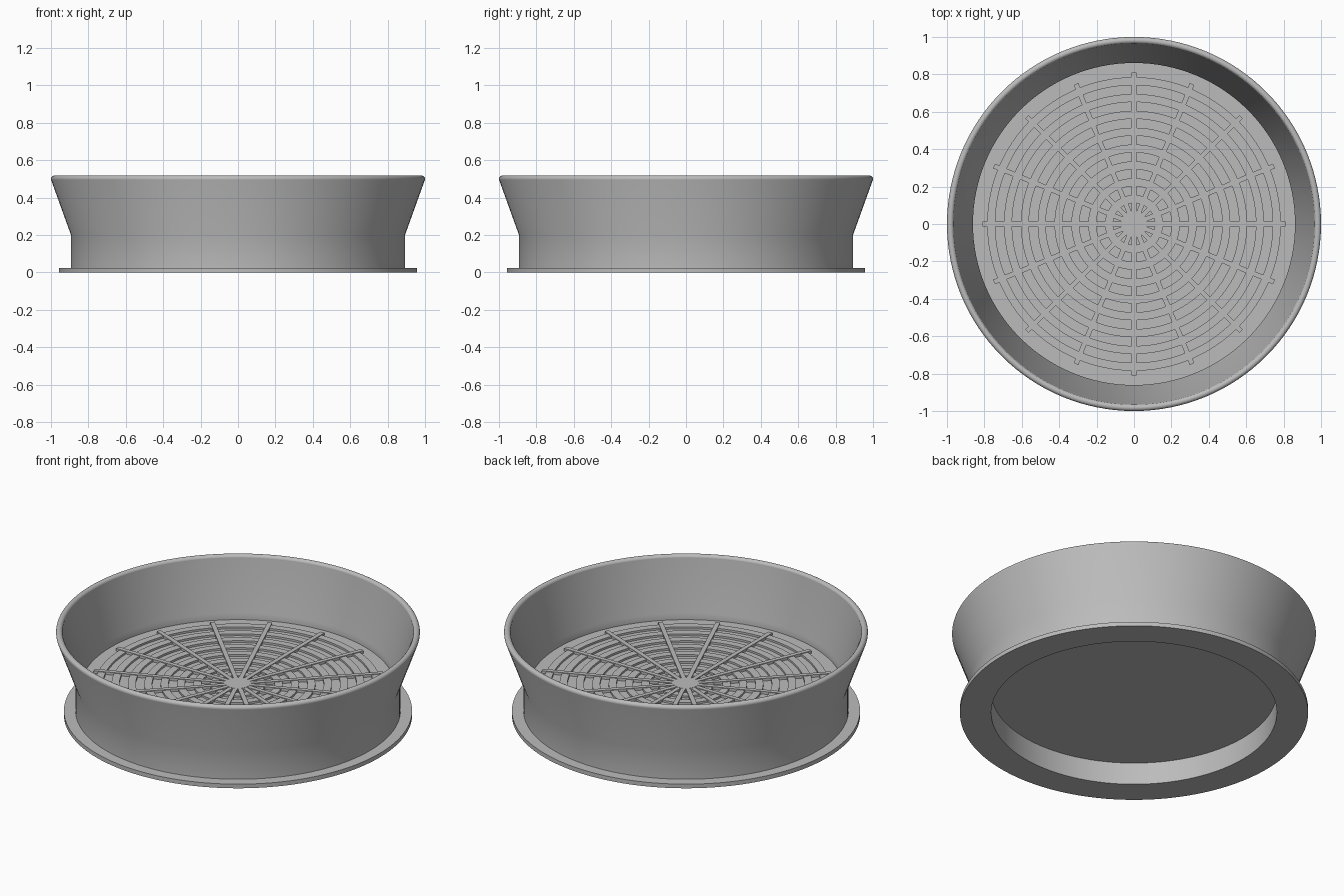
import bpy, bmesh, math
from mathutils import Matrix, Vector

old = bpy.data.objects.get("Cube")
if old:
    bpy.data.objects.remove(old, do_unlink=True)

SEGMENTS = 128
FLOOR = 0.175
SPOKES = 16

grey = bpy.data.materials.new("plain grey")
grey.use_nodes = True
colour = (0.5, 0.5, 0.5, 1)
grey.diffuse_color = colour
grey.node_tree.nodes["Principled BSDF"].inputs["Base Color"].default_value = colour


def finish(name, bm):
    bmesh.ops.recalc_face_normals(bm, faces=bm.faces)
    mesh = bpy.data.meshes.new(name)
    bm.to_mesh(mesh)
    bm.free()
    mesh.materials.append(grey)
    obj = bpy.data.objects.new(name, mesh)
    bpy.context.collection.objects.link(obj)
    bpy.ops.object.select_all(action='DESELECT')
    obj.select_set(True)
    bpy.context.view_layer.objects.active = obj
    bpy.ops.object.shade_smooth_by_angle(angle=math.radians(35))
    return obj


def spin_profile(bm, points, closed):
    """Turn a radius/height profile about the vertical axis."""
    verts = [bm.verts.new((r, 0, z)) for r, z in points]
    pairs = list(zip(verts, verts[1:]))
    if closed:
        pairs.append((verts[-1], verts[0]))
    edges = [bm.edges.new(p) for p in pairs]
    bmesh.ops.spin(bm, geom=verts + edges, cent=(0, 0, 0), axis=(0, 0, 1),
                   angle=math.tau, steps=SEGMENTS, use_merge=False)
    bmesh.ops.remove_doubles(bm, verts=bm.verts, dist=0.0001)


def lathe(name, points, closed=False):
    bm = bmesh.new()
    spin_profile(bm, points, closed)
    return finish(name, bm)


# Flared bowl wall with a rolled lip, solid floor and recess underneath
lip = [(0.982 + 0.018 * math.cos(a), 0.500 + 0.018 * math.sin(a))
       for a in [math.radians(d) for d in range(-15, 196, 21)]]
lathe("bowl", [(0, 0.134), (0.785, 0.134), (0.785, 0.01), (0.893, 0.01),
               (0.893, 0.20)] + lip + [(0.861, 0.215), (0.861, FLOOR), (0, FLOOR)])

# Thin flange around the foot
lathe("base_flange", [(0.785, 0), (0.957, 0), (0.957, 0.025), (0.785, 0.025)], closed=True)

# Concentric ribs on the floor
bm = bmesh.new()
for i in range(8):
    inner = 0.112 + 0.09 * i
    outer = inner + 0.043
    spin_profile(bm, [(inner, FLOOR - 0.01), (outer, FLOOR - 0.01),
                      (outer, FLOOR + 0.012), (inner, FLOOR + 0.012)], True)
finish("ring_ribs", bm)

# Straight bars crossing the floor, two spokes each
bm = bmesh.new()
for i in range(SPOKES // 2):
    turn = Matrix.Rotation(math.tau * i / SPOKES, 4, 'Z')
    place = Matrix.Translation(Vector((0, 0, FLOOR + 0.003)))
    bmesh.ops.create_cube(bm, size=1, matrix=turn @ place @ Matrix.Diagonal((1.62, 0.026, 0.026, 1)))
finish("spoke_ribs", bm)

# Centre hub where the spokes meet
lathe("centre_hub", [(0, FLOOR + 0.017), (0.07, FLOOR + 0.017), (0.07, FLOOR - 0.01)])
